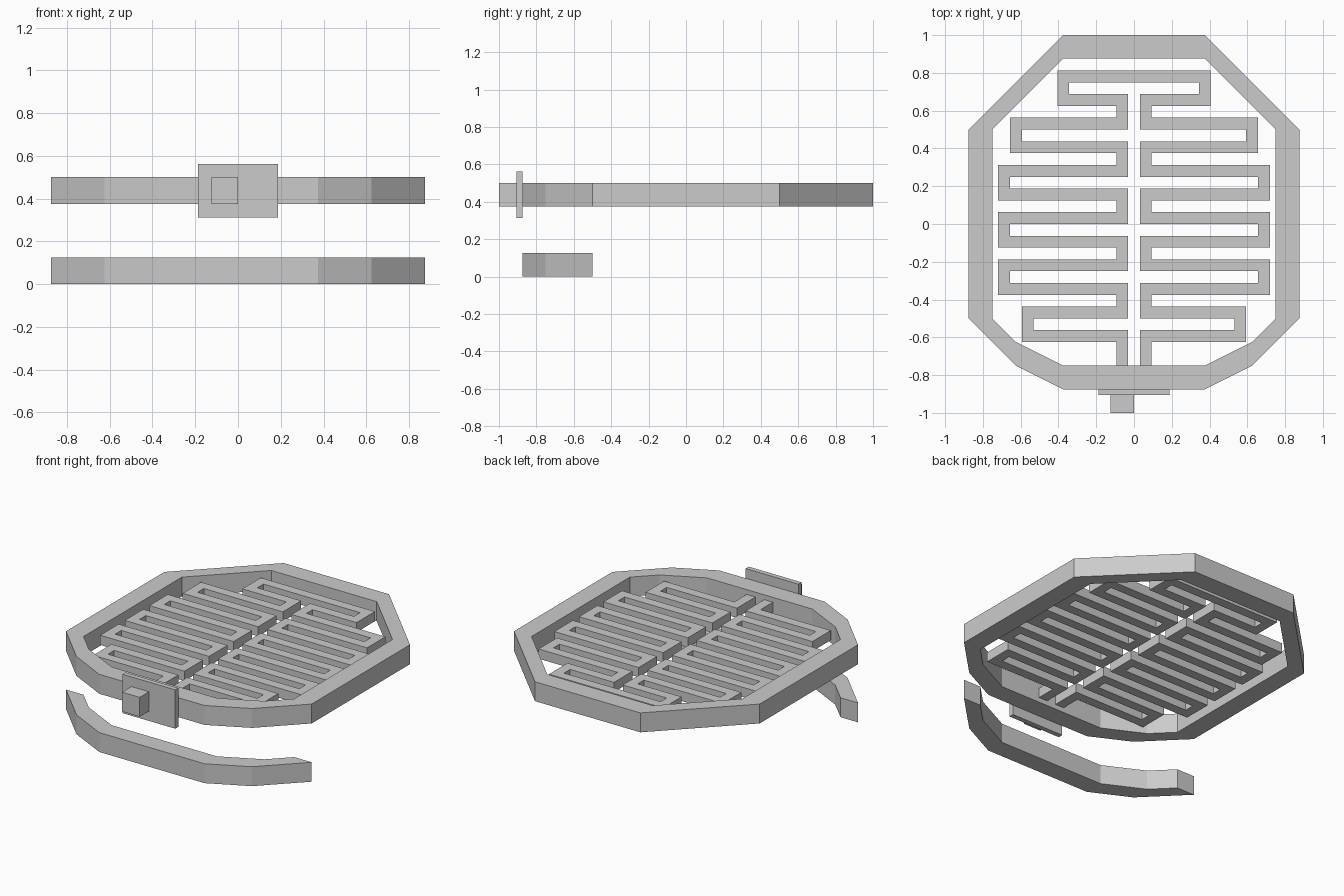
import bpy, bmesh
from mathutils import Vector

if "Cube" in bpy.data.objects:
    bpy.data.objects.remove(bpy.data.objects["Cube"])


def band(name, side_a, side_b, z0, z1, closed=False):
    """Solid flat strip between two matching outlines."""
    bm = bmesh.new()
    rows = []
    for a, b in zip(side_a, side_b):
        rows.append([bm.verts.new((p[0], p[1], z))
                     for p, z in ((a, z0), (a, z1), (b, z1), (b, z0))])
    n = len(rows)
    for i in range(n if closed else n - 1):
        r, s = rows[i], rows[(i + 1) % n]
        for k in range(4):
            m = (k + 1) % 4
            bm.faces.new((r[k], r[m], s[m], s[k]))
    if not closed:
        bm.faces.new(rows[0])
        bm.faces.new(rows[-1])
    finish(bm, name)


def box(name, lo, hi):
    bm = bmesh.new()
    bmesh.ops.create_cube(bm, size=1)
    for v in bm.verts:
        v.co = [h if c > 0 else l for c, l, h in zip(v.co, lo, hi)]
    finish(bm, name)


def finish(bm, name):
    bmesh.ops.recalc_face_normals(bm, faces=bm.faces)
    mesh = bpy.data.meshes.new(name)
    bm.to_mesh(mesh)
    bm.free()
    bpy.context.collection.objects.link(bpy.data.objects.new(name, mesh))


def mirrored(half):
    """Append the x-mirrored half in reverse order."""
    return half + [(-x, y) for x, y in reversed(half)]


# Faceted rim: front corners run from the centre front out to the sides
front_out = [(.875, -.5), (.625, -.75), (.375, -.875)]
front_in = [(.75, -.5), (.625, -.625), (.375, -.75)]
back_out = [(.375, 1), (.875, .5)]
back_in = [(.375, .875), (.75, .5)]
band("rim", mirrored(back_out + front_out), mirrored(back_in + front_in),
     .375, .5, closed=True)

# Lower front rail, open at the back
band("lower_front_rail", mirrored(front_out), mirrored(front_in), 0, .125)

# Serpentine heating coil: centre line of one half, then mirrored
half = [(.0625, -.75)]
for i, reach in enumerate((.5625, .6875, .6875, .6875, .625, .375)):
    y = -.59375 + .25 * i
    half += [(.0625, y), (reach, y), (reach, y + .125), (.0625, y + .125)]
half.pop()  # the last bar runs straight across to the other side
path = [Vector(p) for p in mirrored(half)]

w = .03125
dirs = [(b - a).normalized() for a, b in zip(path, path[1:])]
norms = [Vector((-d.y, d.x)) for d in dirs]
offs = [norms[0]] + [a + b for a, b in zip(norms, norms[1:])] + [norms[-1]]
band("coil", [p + o * w for p, o in zip(path, offs)],
     [p - o * w for p, o in zip(path, offs)], .40625, .46875)

# Front control plate and knob
box("control_plate", (-.1875, -.90625, .3125), (.1875, -.875, .5625))
box("control_knob", (-.125, -1, .375), (0, -.90625, .5))
